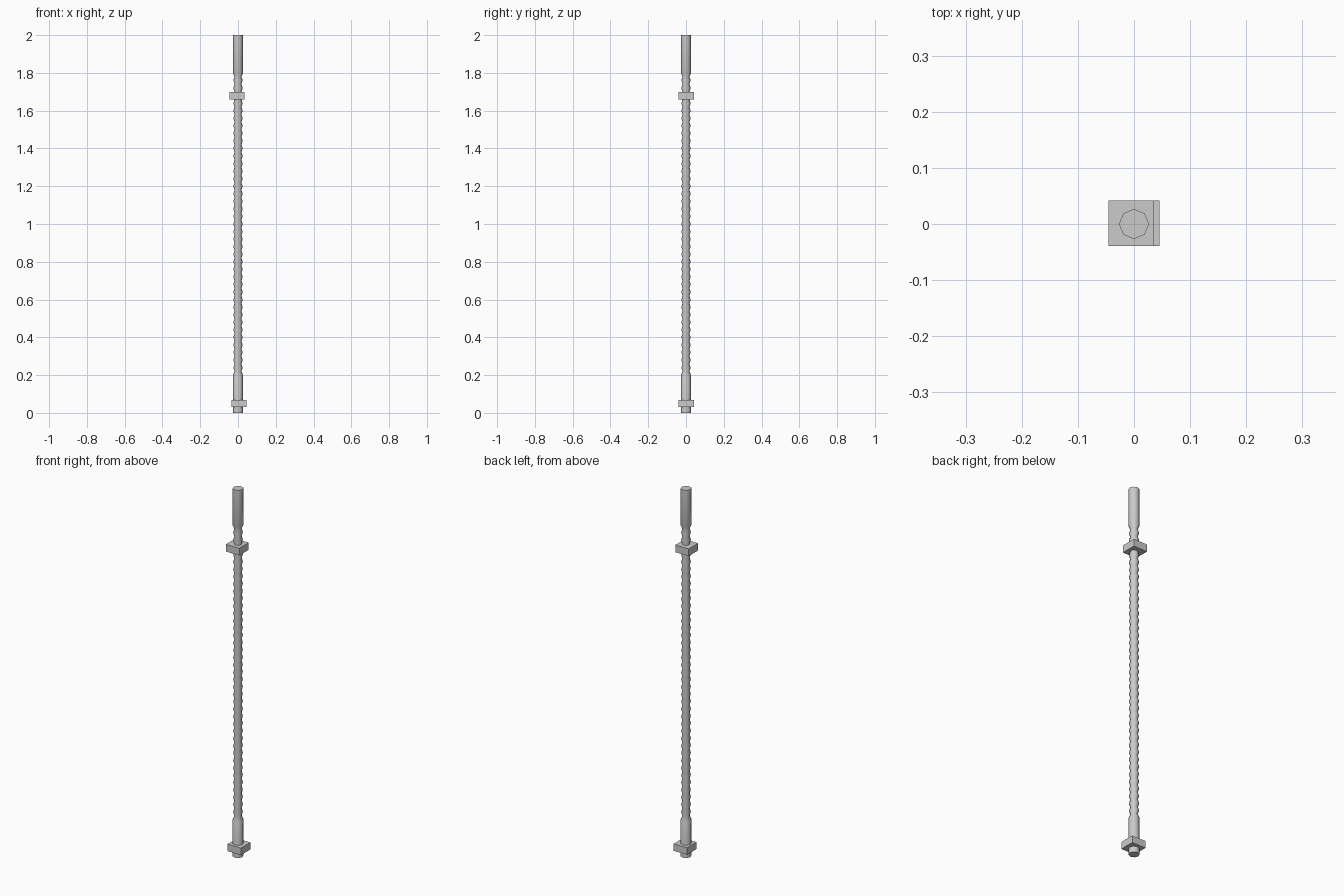
import bpy, bmesh, math

if "Cube" in bpy.data.objects:
    bpy.data.objects.remove(bpy.data.objects["Cube"])

SIDES = 8

def new_object(name, bm):
    bmesh.ops.recalc_face_normals(bm, faces=bm.faces)
    mesh = bpy.data.meshes.new(name)
    bm.to_mesh(mesh)
    bm.free()
    obj = bpy.data.objects.new(name, mesh)
    bpy.context.collection.objects.link(obj)
    return obj

def lathe(name, profile):
    """Stack octagonal rings (radius, z) and cap both ends."""
    bm = bmesh.new()
    rings = []
    for r, z in profile:
        rings.append([bm.verts.new((r * math.cos(math.tau * i / SIDES),
                                    r * math.sin(math.tau * i / SIDES), z))
                      for i in range(SIDES)])
    for a, b in zip(rings, rings[1:]):
        for i in range(SIDES):
            j = (i + 1) % SIDES
            bm.faces.new((a[i], a[j], b[j], b[i]))
    bm.faces.new(rings[0])
    bm.faces.new(rings[-1])
    return new_object(name, bm)

def block(name, center, size):
    bm = bmesh.new()
    bmesh.ops.create_cube(bm, size=1)
    bmesh.ops.scale(bm, vec=size, verts=bm.verts)
    bmesh.ops.translate(bm, vec=center, verts=bm.verts)
    return new_object(name, bm)

# Ribbed rod with plain round ends
R_END, R_PEAK, R_VALLEY = 0.0268, 0.0245, 0.0185
profile = [(R_END, 0.0), (R_END, 0.2), (R_VALLEY, 0.22)]
for k in range(39):
    z = 0.24 + 0.04 * k
    profile += [(R_PEAK, z), (R_VALLEY, z + 0.02)]
profile += [(R_END, 1.80), (R_END, 2.0)]
rod = lathe("ribbed_rod", profile)
bpy.context.view_layer.objects.active = rod
rod.select_set(True)
bpy.ops.object.shade_smooth_by_angle(angle=math.radians(50))

# Square collars clamped around the rod, each slightly off-centre
block("upper_collar", (-0.005, 0.001, 1.678), (0.081, 0.081, 0.039))
block("lower_collar", (0.005, 0.001, 0.05), (0.081, 0.081, 0.038))
